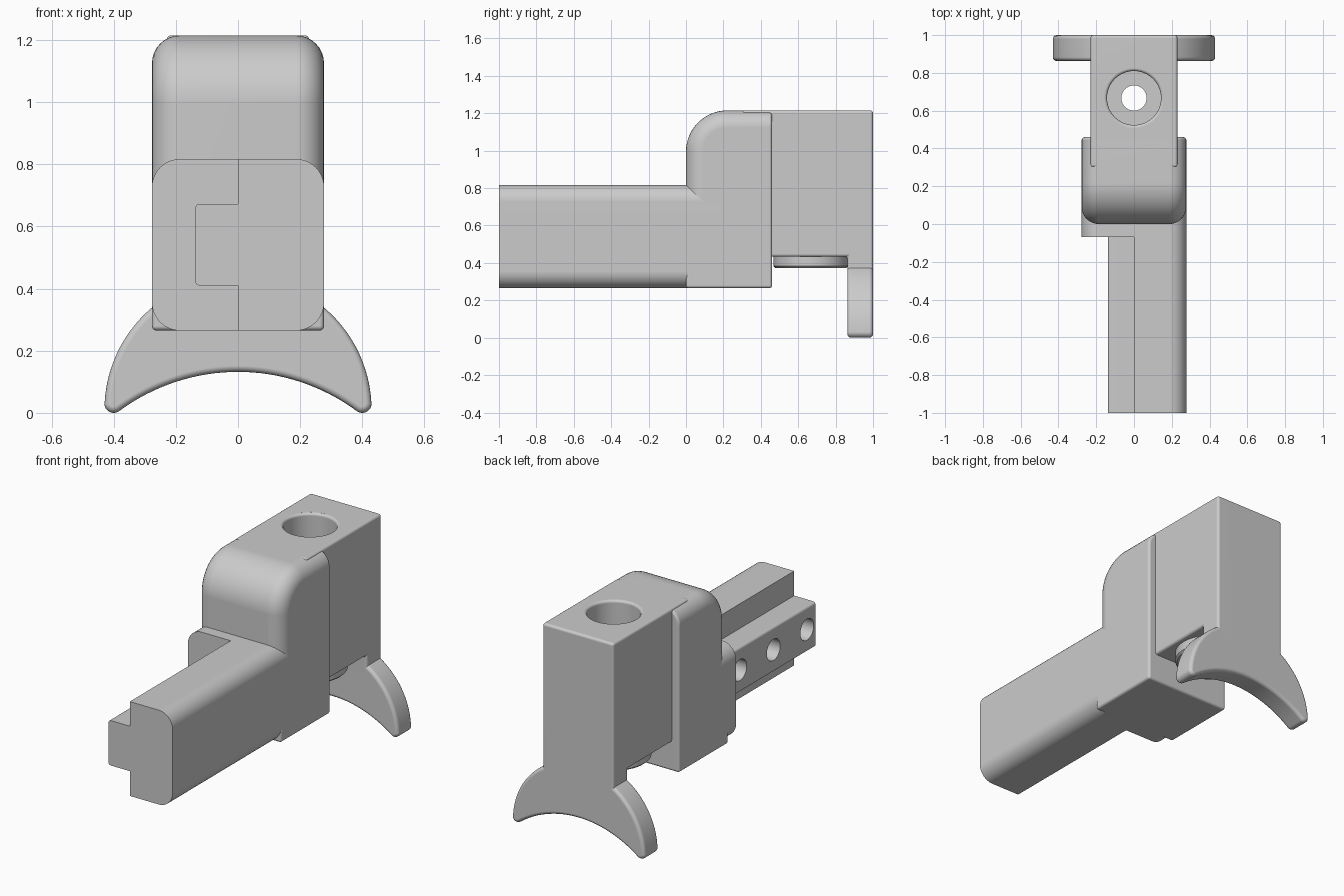
import bpy, bmesh
from math import sin, cos, radians
from mathutils import Matrix, Vector

old = bpy.data.objects.get("Cube")
if old:
    bpy.data.objects.remove(old)

grey = bpy.data.materials.new("plain grey")
grey.use_nodes = True
grey.diffuse_color = (0.6, 0.6, 0.6, 1)
grey.node_tree.nodes["Principled BSDF"].inputs["Base Color"].default_value = (0.6, 0.6, 0.6, 1)


def arc(cx, cy, r, a0, a1, n=10):
    """Points on a circle from angle a0 to a1 in degrees."""
    angles = [radians(a0 + (a1 - a0) * i / n) for i in range(n + 1)]
    return [(cx + r * cos(a), cy + r * sin(a)) for a in angles]


def prism(points, axis, lo, hi):
    """Extrude a profile along x (points are y, z) or y (points are x, z)."""
    place = {"x": lambda p, t: (t, p[0], p[1]), "y": lambda p, t: (p[0], t, p[1])}[axis]
    bm = bmesh.new()
    face = bm.faces.new([bm.verts.new(place(p, lo)) for p in points])
    new = bmesh.ops.extrude_face_region(bm, geom=[face])["geom"]
    shift = Vector(place((0, 0), hi - lo))
    bmesh.ops.translate(bm, vec=shift, verts=[v for v in new if isinstance(v, bmesh.types.BMVert)])
    bmesh.ops.recalc_face_normals(bm, faces=bm.faces)
    return bm


def box(x0, x1, y0, y1, z0, z1):
    return prism([(x0, z0), (x1, z0), (x1, z1), (x0, z1)], "y", y0, y1)


def fillet(bm, radius, rule, segments=4):
    """Round the edges whose two end points satisfy the rule."""
    edges = [e for e in bm.edges if rule(e.verts[0].co, e.verts[1].co)]
    bmesh.ops.bevel(bm, geom=edges, offset=radius, segments=segments,
                    profile=0.5, affect="EDGES", clamp_overlap=True)


def everywhere(a, b):
    return True


def make(name, bm):
    mesh = bpy.data.meshes.new(name)
    bmesh.ops.recalc_face_normals(bm, faces=bm.faces)
    bm.to_mesh(mesh)
    bm.free()
    mesh.materials.append(grey)
    ob = bpy.data.objects.new(name, mesh)
    bpy.context.collection.objects.link(ob)
    return ob


def select(ob):
    bpy.ops.object.select_all(action="DESELECT")
    ob.select_set(True)
    bpy.context.view_layer.objects.active = ob


def cut(ob, cutter):
    mod = ob.modifiers.new("hole", "BOOLEAN")
    mod.operation, mod.solver, mod.object = "DIFFERENCE", "EXACT", cutter
    select(ob)
    bpy.ops.object.modifier_apply(modifier=mod.name)


def lathe(points, y):
    """Spin a profile of (radius, z) points around a vertical axis at x = 0."""
    bm = bmesh.new()
    verts = [bm.verts.new((r, 0, z)) for r, z in points]
    edges = [bm.edges.new(pair) for pair in zip(verts, verts[1:])]
    bmesh.ops.spin(bm, geom=verts + edges, cent=(0, 0, 0), axis=(0, 0, 1),
                   angle=radians(360), steps=48, use_duplicate=False)
    bmesh.ops.remove_doubles(bm, verts=bm.verts, dist=0.0005)
    bmesh.ops.translate(bm, vec=(0, y, 0), verts=bm.verts)
    return bm


W, LOW, MID, TOP = 0.277, 0.265, 0.817, 1.215
R = 0.09
parts = []


# Beam: long right half and short left half of one rounded section
def half_section(side):
    pts = [(0, LOW)] + arc(W - R, LOW + R, R, -90, 0) + arc(W - R, MID - R, R, 0, 90) + [(0, MID)]
    return [(side * x, z) for x, z in pts]


parts.append(make("beam_long_half", prism(half_section(1), "y", -1, 0.2)))
parts.append(make("beam_short_half", prism(half_section(-1), "y", -0.068, 0.2)))

# Side rib with three blind holes
bm = box(-0.138, 0.05, -1, 0, 0.41, 0.673)
fillet(bm, 0.015, lambda a, b: a.x < -0.1 and b.x < -0.1 and abs(a.y - b.y) > 0.5)
rib = make("side_rib", bm)
for i in range(3):
    bm = bmesh.new()
    spot = Matrix.Translation((-0.1, -0.922 + 0.31 * i, 0.541)) @ Matrix.Rotation(radians(90), 4, "Y")
    bmesh.ops.create_cone(bm, cap_ends=True, segments=32, radius1=0.062, radius2=0.062,
                          depth=0.2, matrix=spot)
    cutter = make("rib_hole_cutter", bm)
    cutter.hide_render = True
    cut(rib, cutter)
    bpy.data.objects.remove(cutter)
parts.append(rib)

# Main block: curved front shoulder with rounded sides, on a square foot
BACK = 0.46
profile = [(BACK, 0.4), (0, 0.4)] + arc(0.22, TOP - 0.22, 0.22, 180, 90, 16) + [(BACK, TOP)]
bm = prism(profile, "x", -W, W)
fillet(bm, R, lambda a, b: abs(a.x - b.x) < 0.01
       and not (a.y > 0.4 and b.y > 0.4) and not (a.z < 0.41 and b.z < 0.41), 8)
fillet(bm, 0.015, lambda a, b: a.y > BACK - 0.001 and b.y > BACK - 0.001
       and not (a.z < 0.41 and b.z < 0.41))
parts.append(make("main_block", bm))

bm = box(-W, W, 0, BACK, LOW, 0.66)
fillet(bm, 0.015, lambda a, b: a.z < 0.6 or b.z < 0.6)
parts.append(make("main_block_foot", bm))

# Rear block with a leg running down into the saddle
bm = prism([(0.3, 0.433), (0.3, TOP), (1, TOP), (1, 0.3), (0.863, 0.3), (0.863, 0.433)],
           "x", -0.23, 0.23)
fillet(bm, 0.015, everywhere)
rear = make("rear_block", bm)

# Round boss under the rear block
HOLE_Y = 0.667
boss = make("bolt_boss", lathe([(0, 0.374), (0.19, 0.374), (0.2, 0.384), (0.2, 0.47), (0, 0.47)], HOLE_Y))

# Stepped bolt hole with a rounded mouth
steps = [(0, 0.3), (0.067, 0.3), (0.067, 0.5), (0.143, 0.5)]
mouth = arc(0.158, TOP - 0.015, 0.015, 180, 95, 5)
cutter = make("bolt_hole_cutter", lathe(steps + mouth + [(0.158, 1.3), (0, 1.3)], HOLE_Y))
cutter.hide_render = True
for ob in (rear, boss):
    cut(ob, cutter)
    parts.append(ob)
bpy.data.objects.remove(cutter)

# Crescent saddle
outline = arc(0, 0.01, 0.43, 177.1, 2.9, 48)
outline += arc(0.4, 0.03, 0.03, 2.9, -126.5, 10)[1:]
outline += arc(0, -0.51, 0.642, 53.5, 126.5, 32)[1:]
outline += arc(-0.4, 0.03, 0.03, 306.5, 177.1, 10)[1:-1]
bm = prism(outline, "y", 0.863, 1)
fillet(bm, 0.02, lambda a, b: abs(a.y - b.y) < 0.01)
parts.append(make("crescent_saddle", bm))

# Smooth fillets, flat faces
for ob in parts:
    select(ob)
    bpy.ops.object.shade_smooth_by_angle(angle=radians(35))
    mod = ob.modifiers.new("even_normals", "WEIGHTED_NORMAL")
    mod.keep_sharp = True
